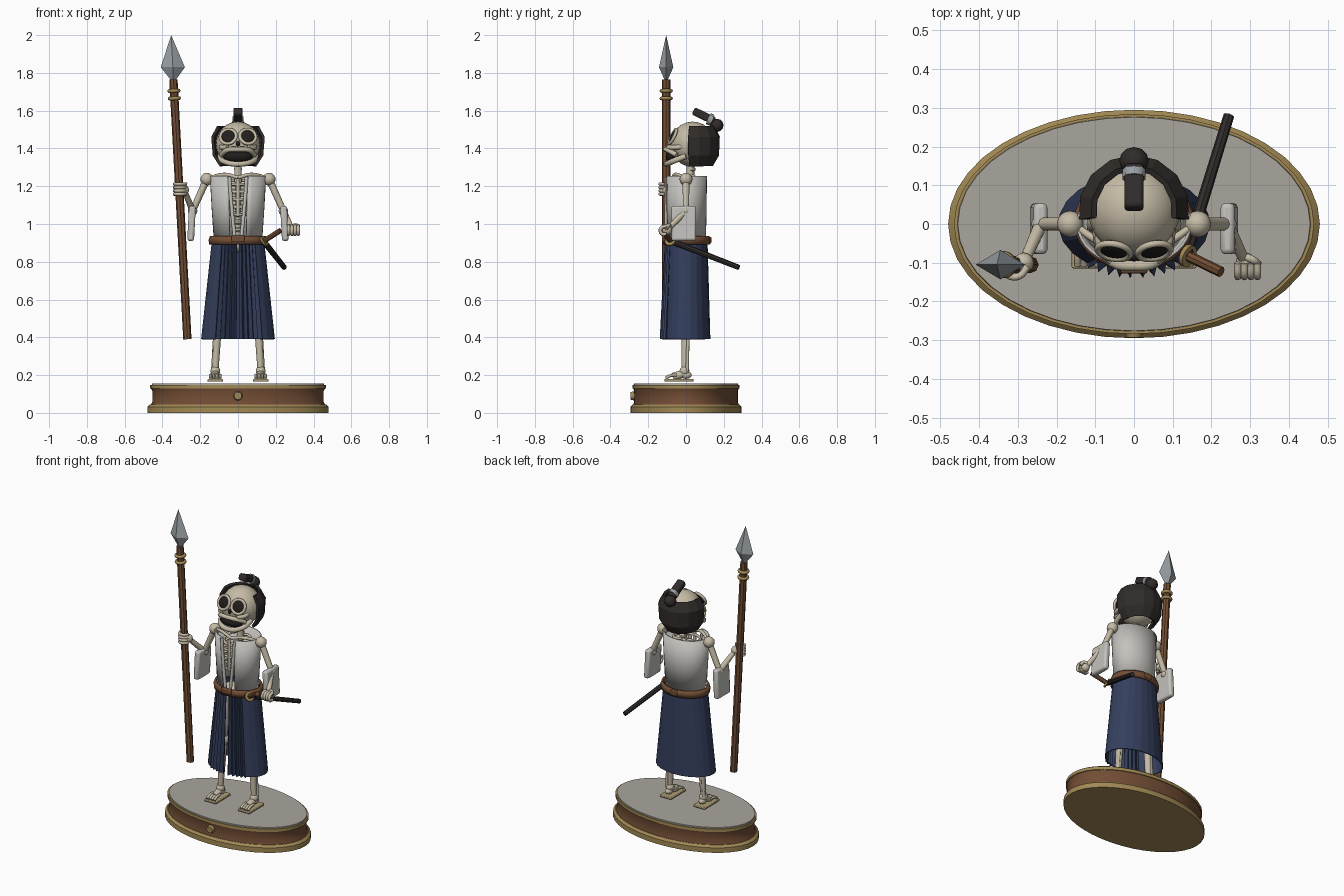
import bpy, bmesh
from math import sin, cos, radians, pi
from mathutils import Vector, Matrix

if "Cube" in bpy.data.objects:
    bpy.data.objects.remove(bpy.data.objects["Cube"])


def mat(name, r, g, b):
    m = bpy.data.materials.new(name)
    m.diffuse_color = (r, g, b, 1)
    m.use_nodes = True
    m.node_tree.nodes["Principled BSDF"].inputs["Base Color"].default_value = m.diffuse_color
    return m


BONE = mat("bone", .56, .50, .38)
WOOD = mat("wood", .17, .075, .035)
NAVY = mat("navy cloth", .035, .05, .11)
GOLD = mat("gold", .36, .25, .09)
DARK = mat("dark", .015, .013, .012)
HAIR = mat("hair", .03, .025, .023)
STEEL = mat("steel", .32, .35, .37)
STONE = mat("stone", .40, .38, .34)
STRAW = mat("straw", .42, .33, .18)
CLOTH = mat("pale cloth", .55, .54, .51)


def finish(name, bm, m, smooth=True, thick=0, bevel=0):
    bmesh.ops.recalc_face_normals(bm, faces=bm.faces)
    me = bpy.data.meshes.new(name)
    bm.to_mesh(me)
    bm.free()
    o = bpy.data.objects.new(name, me)
    bpy.context.collection.objects.link(o)
    me.materials.append(m)
    if thick:
        s = o.modifiers.new("thick", 'SOLIDIFY')
        s.thickness, s.offset = thick, 0
    if bevel:
        b = o.modifiers.new("bevel", 'BEVEL')
        b.width, b.segments = bevel, 2
    if smooth:
        bpy.context.view_layer.objects.active = o
        bpy.ops.object.select_all(action='DESELECT')
        o.select_set(True)
        bpy.ops.object.shade_smooth_by_angle(angle=radians(40))
    return o


def aim(d):
    return Vector(d).to_track_quat('Z', 'Y').to_matrix().to_4x4()


def ball(name, c, r, m=BONE, rot=None, n=16):
    r = r if isinstance(r, tuple) else (r,) * 3
    bm = bmesh.new()
    mx = Matrix.Translation(c) @ (rot or Matrix()) @ Matrix.Diagonal((*r, 1))
    bmesh.ops.create_uvsphere(bm, u_segments=n, v_segments=n // 2, radius=1, matrix=mx)
    return finish(name, bm, m)


def rod(name, a, b, r1, r2=None, m=BONE, n=10, smooth=True):
    a, b = Vector(a), Vector(b)
    bm = bmesh.new()
    bmesh.ops.create_cone(bm, cap_ends=True, segments=n, radius1=r1, radius2=r1 if r2 is None else r2,
                          depth=(b - a).length, matrix=Matrix.Translation((a + b) / 2) @ aim(b - a))
    return finish(name, bm, m, smooth)


def box(name, c, s, m, bevel=0, rot=None):
    bm = bmesh.new()
    bmesh.ops.create_cube(bm, size=1, matrix=Matrix.Translation(c) @ (rot or Matrix()) @ Matrix.Diagonal((*s, 1)))
    return finish(name, bm, m, bool(bevel), bevel=bevel)


def tube(name, pts, r, m=BONE, cyclic=False):
    cu = bpy.data.curves.new(name, 'CURVE')
    cu.dimensions, cu.bevel_depth, cu.bevel_resolution = '3D', r, 2
    cu.resolution_u, cu.use_fill_caps = 4, True
    sp = cu.splines.new('BEZIER')
    sp.bezier_points.add(len(pts) - 1)
    sp.use_cyclic_u = cyclic
    for p, co in zip(sp.bezier_points, pts):
        p.co = co
        p.handle_left_type = p.handle_right_type = 'AUTO'
    o = bpy.data.objects.new(name, cu)
    bpy.context.collection.objects.link(o)
    cu.materials.append(m)
    return o


def ring(name, c, d, R, r, m):
    mx = Matrix.Translation(c) @ aim(d)
    return tube(name, [mx @ Vector((R * cos(i * pi / 4), R * sin(i * pi / 4), 0)) for i in range(8)], r, m, True)


def loft(name, rows, m, a0=0, a1=360, n=40, thick=0, zig=0, smooth=True):
    """Elliptical rows (z, rx, ry, cy); angle 0 is the front."""
    bm = bmesh.new()
    full = a1 - a0 == 360
    loops = []
    for k, (z, rx, ry, cy) in enumerate(rows):
        lp = []
        for i in range(n if full else n + 1):
            a = radians(a0 + (a1 - a0) * i / n)
            e = zig * (1 if i % 2 else -1) * (.5 + .5 * k)
            lp.append(bm.verts.new(((rx + e) * sin(a), cy - (ry + e) * cos(a), z)))
        loops.append(lp)
    for p, q in zip(loops, loops[1:]):
        for i in range(n):
            j = (i + 1) % len(p)
            bm.faces.new((p[i], p[j], q[j], q[i]))
    if full and not thick:
        bm.faces.new(loops[0])
        bm.faces.new(loops[-1])
    return finish(name, bm, m, smooth, thick)


# Display base
loft("base_foot_trim", [(0, .48, .295, 0), (.032, .48, .295, 0), (.045, .465, .282, 0)], GOLD)
loft("base_body", [(.04, .462, .28, 0), (.06, .453, .275, 0), (.115, .453, .275, 0), (.132, .462, .28, 0)], WOOD)
loft("base_top_trim", [(.128, .465, .284, 0), (.148, .465, .284, 0)], GOLD)
loft("base_top", [(.14, .458, .278, 0), (.155, .455, .276, 0)], STONE)
rod("base_stud", (0, -.27, .09), (0, -.293, .09), .026, .02, GOLD, 14)

# Legs, feet and sandals
for s in (-1, 1):
    x = .12 * s
    box("sandal", (x, -.037, .172), (.082, .155, .014), STRAW, .004)
    ball("heel", (x, .0, .2), (.022, .03, .02))
    rod("foot", (x, -.005, .21), (x, -.07, .19), .02, .022)
    for i in range(4):
        tx = x + (i - 1.5) * .017
        tube("toe", [(tx, -.05, .2), (tx, -.08, .198), (tx, -.108, .184)], .008)
    ball("ankle", (x, -.008, .222), .026)
    rod("shin", (x, -.008, .222), (.105 * s, 0, .52), .017, .024)
    rod("fibula", (x + .014 * s, .006, .225), (.118 * s, .012, .5), .009)
    ball("knee", (.105 * s, -.003, .54), .036)
    rod("thigh", (.105 * s, 0, .54), (.075 * s, 0, .88), .022, .026)
ball("pelvis", (0, 0, .89), (.1, .06, .04))

# Pleated skirt, open at the front
top, hem = (.91, .136, .108, .003), (.39, .193, .126, .0)
loft("skirt_back", [top, hem], NAVY, 38, 322, 18, .006, smooth=False)
for a0, a1 in ((2.5, 39), (321, 357.5)):
    loft("skirt_pleats", [top, hem], NAVY, a0, a1, 9, .004, .012, False)

# Belt
loft("belt", [(.892, .147, .117, .005), (.915, .15, .12, .005), (.935, .143, .113, .005)], WOOD, thick=.012, n=28)
box("belt_knot", (0, -.118, .922), (.07, .02, .036), WOOD, .006)
box("belt_back_knot", (0, .126, .915), (.05, .016, .034), WOOD, .005)

# Torso shell, open down the front
loft("torso_shell", [(.925, .125, .102, 0), (1.09, .136, .105, 0), (1.255, .145, .107, 0)],
     CLOTH, 20, 340, 32, .008)
for s in (-1, 1):
    tube("lapel", [(.046 * s, -.1, 1.25), (.034 * s, -.103, 1.09), (.018 * s, -.104, .93)], .01, CLOTH)

# Spine, ribs, collar bones
for i in range(10):
    ball("vertebra", (0, .03, .93 + i * .04), (.022, .022, .017), n=10)
rod("spine", (0, .03, .9), (0, .03, 1.34), .014)
box("sternum", (0, -.088, 1.14), (.02, .014, .2), BONE, .005)
for z, w in ((1.21, .08), (1.17, .095), (1.13, .1), (1.09, .1), (1.05, .095)):
    for s in (-1, 1):
        tube("rib", [(0, -.088, z), (w * .6 * s, -.07, z), (w * s, 0, z + .01), (w * .5 * s, .05, z + .02),
                     (0, .035, z + .02)], .008)
for s in (-1, 1):
    tube("collar_bone", [(0, -.07, 1.245), (.07 * s, -.055, 1.262), (.16 * s, 0, 1.24)], .01)

# Arms with hanging plates
hands = {-1: (-.285, -.1, 1.18), 1: (.288, -.1, .968)}
for s, h in hands.items():
    sh, el = (.165 * s, 0, 1.237), (.24 * s, 0, 1.07)
    ball("shoulder", sh, .034)
    rod("upper_arm", sh, el, .019, .017)
    ball("elbow", el, .025)
    rod("forearm", el, h, .018, .014)
    ball("palm", h, .026)
    box("arm_plate", (.246 * s, -.012, 1.003), (.036, .132, .186), CLOTH, .012,
        Matrix.Rotation(radians(-3 * s), 4, 'Y'))
for i in range(4):
    z = 1.158 + i * .018
    tube("gripping_finger", [(-.275, -.11, z), (-.297, -.135, z), (-.325, -.132, z), (-.337, -.108, z)], .009)
    x = .268 + i * .017
    tube("curled_finger", [(x, -.1, .99), (x, -.132, .978), (x, -.13, .95), (x, -.105, .945)], .0095)
tube("thumb", [(.275, -.085, .96), (.302, -.09, .995), (.322, -.105, .975)], .01)

# Spear
rod("spear_shaft", (-.268, -.105, .39), (-.342, -.105, 1.765), .022, m=WOOD, n=8, smooth=False)
for z in (1.665, 1.705):
    ring("spear_binding", (-.268 - (z - .39) * .054, -.105, z), (-.054, 0, 1), .025, .01, GOLD)
bm = bmesh.new()
q = [bm.verts.new((-.345 + dx, -.105 + dy, 1.83)) for dx, dy in ((.064, 0), (0, .038), (-.064, 0), (0, -.038))]
lo, hi = bm.verts.new((-.342, -.105, 1.745)), bm.verts.new((-.354, -.105, 2))
for i in range(4):
    for e in (lo, hi):
        bm.faces.new((q[i], q[(i + 1) % 4], e))
finish("spear_head", bm, STEEL, False)

# Sword at the hip
rod("scabbard", (.133, -.085, .912), (.245, .28, .77), .016, .014, HAIR, 8, False)
rod("sword_handle", (.13, -.078, .905), (.225, -.124, .966), .014, m=WOOD, n=8, smooth=False)
rod("sword_guard", (.134, -.08, .907), (.143, -.084, .913), .03, m=GOLD, n=14)

# Skull
rod("neck", (0, .02, 1.22), (0, .025, 1.34), .02)
ball("skull", (0, .035, 1.422), (.118, .118, .12), n=24)
for s in (-1, 1):
    d = (.15 * s, -.85, .42)
    ball("eye_socket", (.052 * s, -.068, 1.462), (.039, .039, .012), DARK, aim(d))
    ring("eye_rim", (.052 * s, -.07, 1.463), d, .042, .009, BONE)
    tube("cheek_bone", [(.088 * s, -.015, 1.41), (.085 * s, -.06, 1.405), (.055 * s, -.095, 1.405)], .013)
ball("nose_hole", (0, -.085, 1.425), (.011, .012, .015), DARK)
ball("mouth", (0, -.068, 1.357), (.078, .04, .034), DARK)
tube("upper_jaw", [(-.088, -.05, 1.365), (-.055, -.098, 1.392), (0, -.108, 1.395), (.055, -.098, 1.392),
                   (.088, -.05, 1.365)], .014)
tube("lower_jaw", [(-.095, .0, 1.36), (-.078, -.07, 1.332), (0, -.105, 1.317), (.078, -.07, 1.332),
                   (.095, .0, 1.36)], .015)

# Hair and topknot
loft("hair", [(1.31, .092, .1, .035), (1.365, .128, .132, .035), (1.46, .136, .136, .035), (1.515, .105, .11, .035)],
     HAIR, 80, 280, 8, .016, smooth=False)
box("topknot", (0, .095, 1.572), (.05, .125, .042), HAIR, .01, Matrix.Rotation(radians(-26), 4, 'X'))
rod("topknot_tie", (0, .118, 1.558), (0, .138, 1.549), .031, m=STEEL, n=10)
ball("topknot_bun", (0, .163, 1.522), (.038, .036, .035), HAIR, n=12)
